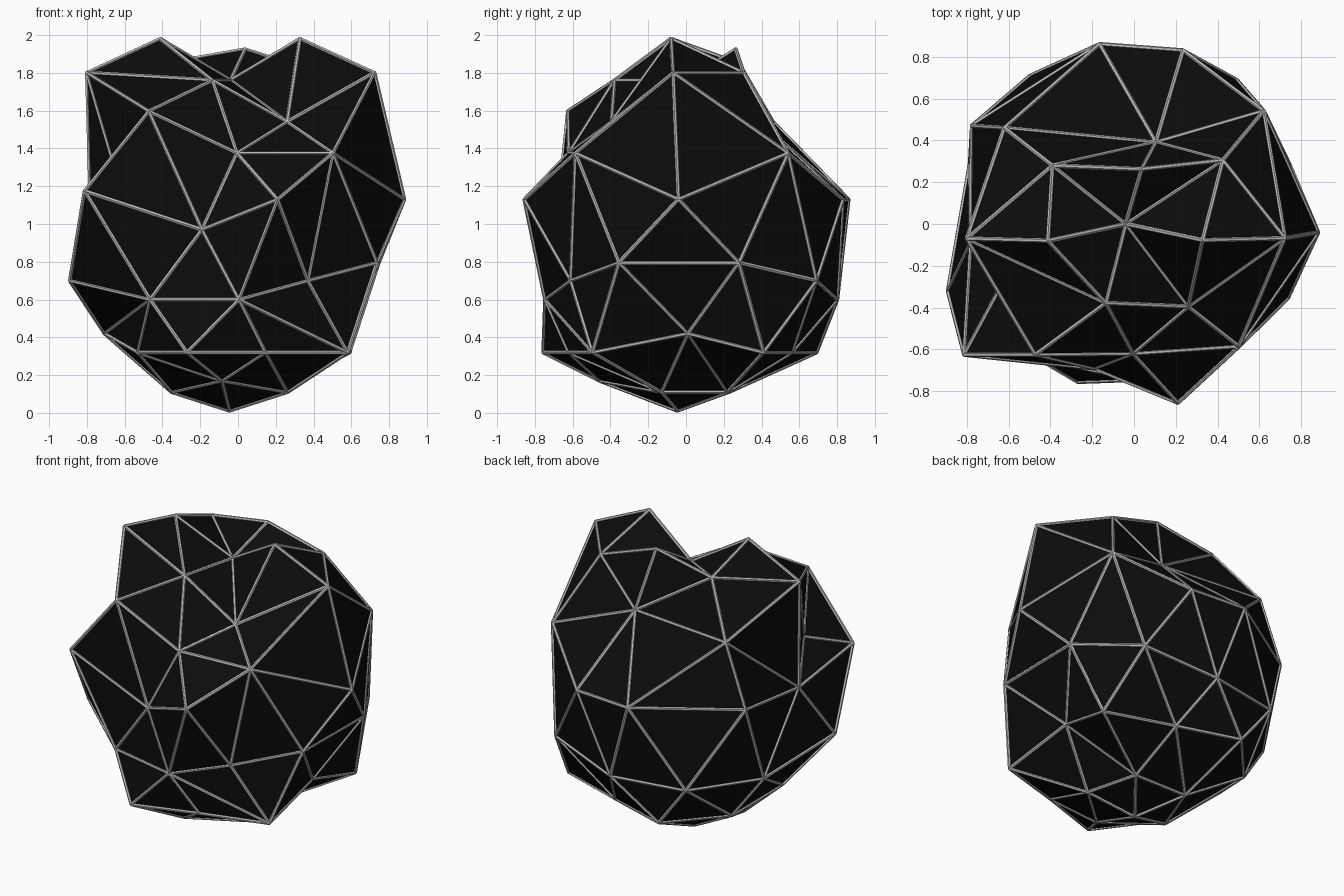
import bpy, bmesh
from mathutils import Vector

if "Cube" in bpy.data.objects:
    bpy.data.objects.remove(bpy.data.objects["Cube"])

# Corner points grouped by height: (height, [(x, y), ...])
LEVELS = [
    (0.012, [(-.045, -.045)]),                                                   # 0 bottom
    (0.11, [(-.35, -.12), (.26, -.13), (.17, .22), (-.22, .225)]),               # 1-4
    (0.17, [(-.085, -.455)]),                                                    # 5
    (0.32, [(-.53, -.40), (-.27, -.755), (.145, -.62), (.58, -.495),
            (.59, .41), (.135, .56), (-.28, .69), (-.585, .35)]),                # 6-13
    (0.42, [(-.705, -.02), (.55, .01)]),                                         # 14-15
    (0.60, [(-.465, -.64), (.005, -.745), (.005, .80), (-.785, .29),
            (-.495, .71)]),                                                      # 16-20
    (0.70, [(-.89, -.32), (.37, -.61), (.49, .69)]),                             # 21-23
    (0.795, [(.735, -.355), (.745, .28)]),                                       # 24-25
    (0.97, [(-.19, -.69)]),                                                      # 26
    (1.07, [(-.78, -.09)]),                                                      # 27
    (1.13, [(.21, -.855), (.88, -.04), (-.165, .86), (.235, .83),
            (-.775, .47)]),                                                      # 28-32
    (1.175, [(-.812, -.625)]),                                                   # 33
    (1.29, [(-.65, -.325)]),                                                     # 34
    (1.375, [(-.005, -.62), (.502, -.585), (.62, .54)]),                         # 35-37
    (1.54, [(.26, -.395), (.105, .39), (-.62, .46)]),                            # 38-40
    (1.597, [(-.472, -.625)]),                                                   # 41
    (1.76, [(-.135, -.378), (-.04, 0)]),                                         # 42-43
    (1.80, [(-.80, -.07), (.722, -.068), (.425, .305)]),                         # 44-46
    (1.85, [(-.39, .28)]),                                                       # 47
    (1.925, [(.037, .263)]),                                                     # 48
    (1.98, [(-.412, -.08), (.328, -.078)]),                                      # 49-50
]
# Creases that must run between these two corners
CREASES = [(44, 42), (43, 38), (40, 27), (17, 9), (16, 14), (43, 46), (47, 43)]
CENTRE = Vector((0, 0, 1))
STRUT_RADIUS = 0.011


def material(name, value):
    mat = bpy.data.materials.new(name)
    mat.diffuse_color = (value, value, value, 1)
    mat.use_nodes = True
    mat.node_tree.nodes["Principled BSDF"].inputs["Base Color"].default_value = mat.diffuse_color
    return mat


def add_object(name, bm, mat):
    mesh = bpy.data.meshes.new(name)
    bm.to_mesh(mesh)
    mesh.materials.append(mat)
    obj = bpy.data.objects.new(name, mesh)
    bpy.context.collection.objects.link(obj)
    return obj


# Faceted shell: wrap the corner directions on a sphere, then move corners out to place
points = [Vector((x, y, z)) for z, ring in LEVELS for x, y in ring]
shell = bmesh.new()
tag = shell.verts.layers.int.new("corner")
for i, p in enumerate(points):
    v = shell.verts.new((p - CENTRE).normalized())
    v[tag] = i
bmesh.ops.convex_hull(shell, input=shell.verts[:], use_existing_faces=False)
bmesh.ops.triangulate(shell, faces=shell.faces[:])

# Turn the edge of a facet pair where the crease runs across it
for crease in CREASES:
    for e in shell.edges[:]:
        if len(e.link_faces) != 2:
            continue
        across = {v[tag] for f in e.link_faces for v in f.verts if v not in e.verts}
        if across == set(crease):
            bmesh.ops.rotate_edges(shell, edges=[e], use_ccw=False)
            break

for v in shell.verts:
    v.co = points[v[tag]]
bmesh.ops.recalc_face_normals(shell, faces=shell.faces[:])
add_object("faceted_shell", shell, material("black", 0.0035))

# Thin struts along every crease, with a small ball at every corner
frame = bmesh.new()
for e in shell.edges:
    a, b = e.verts[0].co, e.verts[1].co
    turn = Vector((0, 0, 1)).rotation_difference(b - a).to_matrix().to_4x4()
    turn.translation = (a + b) / 2
    bmesh.ops.create_cone(frame, segments=6, radius1=STRUT_RADIUS, radius2=STRUT_RADIUS,
                          depth=(b - a).length, matrix=turn)
for v in shell.verts:
    ball = bmesh.ops.create_icosphere(frame, subdivisions=1, radius=STRUT_RADIUS)
    bmesh.ops.translate(frame, verts=ball["verts"], vec=v.co)
add_object("edge_frame", frame, material("silver", 0.5))
